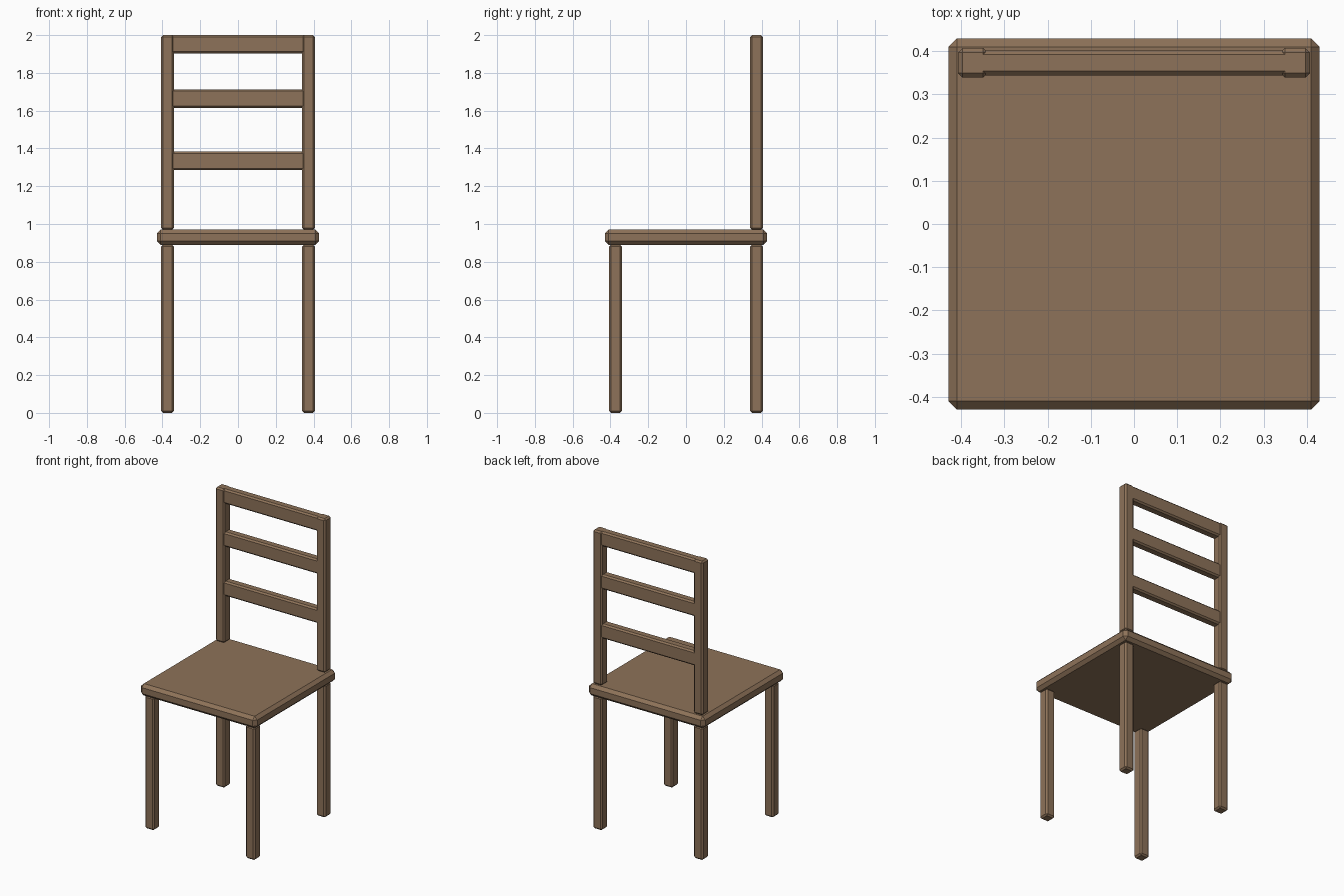
import bpy
import bmesh

cube = bpy.data.objects.get("Cube")
if cube:
    bpy.data.objects.remove(cube, do_unlink=True)

# Single wood colour
wood = bpy.data.materials.new("brown wood")
wood.use_nodes = True
COLOUR = (0.27, 0.17, 0.10, 1)
wood.diffuse_color = COLOUR
wood.node_tree.nodes["Principled BSDF"].inputs["Base Color"].default_value = COLOUR


def chamfered_box(name, low, high, chamfer):
    """Box between two corners with flat one-segment chamfers."""
    bm = bmesh.new()
    bmesh.ops.create_cube(bm, size=1)
    for v in bm.verts:
        v.co = [(a + b) / 2 + c * (b - a) for a, b, c in zip(low, high, v.co)]
    bmesh.ops.bevel(bm, geom=bm.edges[:], offset=chamfer, segments=1,
                    affect='EDGES', profile=0.5)
    bmesh.ops.recalc_face_normals(bm, faces=bm.faces[:])
    mesh = bpy.data.meshes.new(name)
    bm.to_mesh(mesh)
    bm.free()
    mesh.materials.append(wood)
    obj = bpy.data.objects.new(name, mesh)
    bpy.context.collection.objects.link(obj)
    return obj


SEAT = 0.43                  # half width of the seat
SEAT_LOW, SEAT_TOP = 0.89, 0.97
POST, HALF = 0.373, 0.034    # post centre offset and half thickness


def post(name, x, y, z0, z1):
    chamfered_box(name, (x - HALF, y - HALF, z0), (x + HALF, y + HALF, z1), 0.01)


# Seat
chamfered_box("seat", (-SEAT, -SEAT, SEAT_LOW), (SEAT, SEAT, SEAT_TOP), 0.02)

# Legs and back posts
for side, x in (("left", POST), ("right", -POST)):
    post("front_leg_" + side, x, -POST, 0, SEAT_LOW)
    post("back_leg_" + side, x, POST, 0, SEAT_LOW)
    post("back_post_" + side, x, POST, SEAT_TOP, 2)

# Back slats, ends set inside the posts
for name, z0, z1 in (("lower", 1.285, 1.383), ("middle", 1.615, 1.713), ("top", 1.902, 2)):
    chamfered_box(name + "_slat", (-0.36, 0.344, z0), (0.36, 0.402, z1), 0.01)
